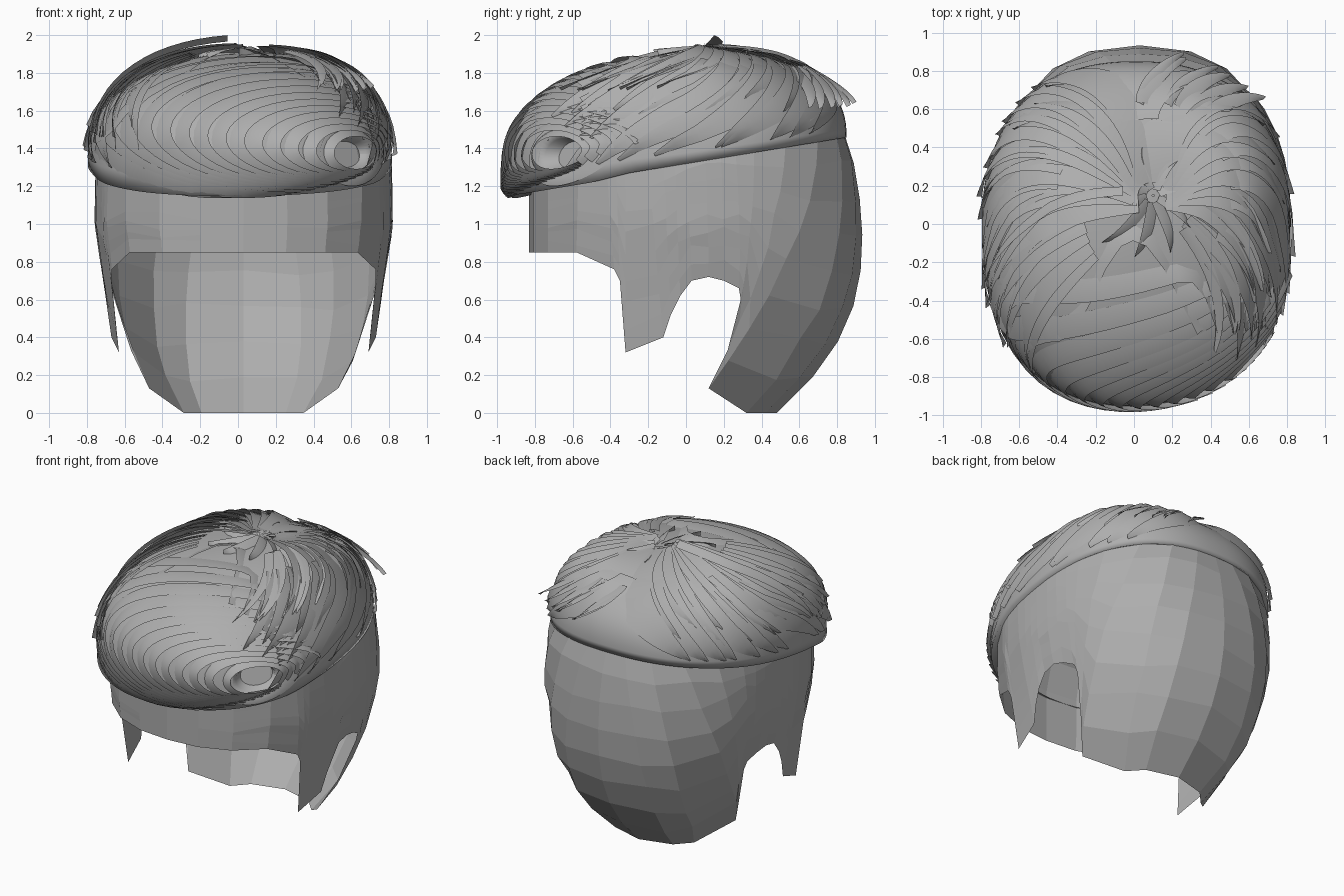
import bpy, bmesh, math, random
from mathutils import Vector
from mathutils.bvhtree import BVHTree

if "Cube" in bpy.data.objects:
    bpy.data.objects.remove(bpy.data.objects["Cube"])

random.seed(4)
grey = bpy.data.materials.new("hair grey")
grey.diffuse_color = (0.42, 0.42, 0.42, 1)
grey.use_nodes = True
grey.node_tree.nodes["Principled BSDF"].inputs["Base Color"].default_value = grey.diffuse_color
P = 2.35  # squareness of the rounded head sections


def interp(table, v):
    if v <= table[0][0]:
        return table[0][1]
    for (a, fa), (b, fb) in zip(table, table[1:]):
        if v <= b:
            return fa + (fb - fa) * (v - a) / (b - a)
    return table[-1][1]


def finish(bm, name, smooth):
    me = bpy.data.meshes.new(name)
    bm.to_mesh(me)
    bm.free()
    ob = bpy.data.objects.new(name, me)
    bpy.context.collection.objects.link(ob)
    me.materials.append(grey)
    for p in me.polygons:
        p.use_smooth = smooth
    return ob


def add_grid(bm, rows):
    vs = [[bm.verts.new(p) for p in r] for r in rows]
    for a, b in zip(vs, vs[1:]):
        for i in range(len(a) - 1):
            bm.faces.new((a[i], a[i + 1], b[i + 1], b[i]))


def power(v):
    return math.copysign(abs(v) ** (2 / P), v)


def hairline(y):
    return interp([(-1, 1.14), (-.8, 1.17), (-.5, 1.22), (-.3, 1.27), (.92, 1.47)], y)


# --- clipped sides and nape: low-poly shell closed by a scalp under the hair ---
BACK = [(0, .48), (.13, .62), (.2, .68), (.4, .82), (.6, .90), (.85, .94), (1.2, .915), (1.45, .86), (1.6, .78)]
HALF = [(0, .39), (.13, .505), (.33, .61), (.55, .69), (.75, .75), (1, .79), (1.3, .785), (1.6, .73)]
HALF_FRONT = [(.3, .69), (.72, .745), (1, .79), (1.3, .785), (1.6, .73)]


def shell_point(th, z):
    front = th < math.pi / 2
    b = .83 if front else interp(BACK, z)
    a = interp(HALF_FRONT if front else HALF, z)
    return Vector((a * power(abs(math.sin(th))), -b * power(math.cos(th)), z))


def shell_angle(y, z):
    b = .83 if y < 0 else interp(BACK, z)
    c = min(1, abs(y) / b) ** (P / 2)
    return math.acos(math.copysign(c, -y))


# lower edge y, lower edge z, upper edge y
EDGE = [(-.83, .85, -.83), (-.81, .85, -.81), (-.73, .85, -.73), (-.58, .85, -.57), (-.38, .76, -.42),
        (-.35, .7, -.37), (-.32, .32, -.32), (-.12, .4, -.2), (-.08, .52, -.12), (-.03, .62, -.06),
        (.03, .7, 0), (.12, .72, .1), (.2, .7, .18), (.28, .66, .26), (.29, .6, .36), (.22, .33, .53),
        (.12, .13, .7), (.32, 0, .79), (.42, 0, .825), (.48, 0, .86)]
bm = bmesh.new()
for side in (1, -1):
    cols = []
    for k, (yl, zl, yu) in enumerate(EDGE):
        zu = hairline(yu) + .05
        t0, t1 = shell_angle(yl, zl), shell_angle(yu, zu)
        col = []
        for i in range(9):
            f = i / 8
            p = shell_point(t0 + (t1 - t0) * f, zl + (zu - zl) * f)
            if 0 < i < 8 and 0 < k < len(EDGE) - 1:
                p.z += random.uniform(-.025, .025)
            col.append(Vector((.03 + side * p.x, p.y, p.z)))
        top = col[-1]
        for a in (20, 42, 65, 90):  # scalp
            c, s = math.cos(math.radians(a)), math.sin(math.radians(a))
            col.append(Vector((.03 + (top.x - .03) * c, .05 + (top.y - .05) * c, top.z + (1.8 - top.z) * s)))
        cols.append(col)
    add_grid(bm, cols)
bmesh.ops.remove_doubles(bm, verts=bm.verts, dist=.0005)
bmesh.ops.recalc_face_normals(bm, faces=bm.faces)
finish(bm, "clipped_sides", False)

# --- swept hair mass: smooth dome from hairline to crown ---
CROWN = Vector((.1, .15))
CURL = Vector((.6, 1.37))


def outward(p):
    return Vector((p.x, p.y, (p.z - 1.15) * 1.1)).normalized()


def dome_point(th, t, lift=0):
    """th = 0 front, pi/2 right, pi back; t = 0 crown, 1 hairline."""
    c, s = math.cos(th), math.sin(th)
    front = .955 - .08 * max(0, s * c)
    rim = Vector(((.805 + .01 * c) * power(s) + .01, -(front if c > 0 else .85) * power(c)))
    xy = CROWN.lerp(rim, math.sin(t * math.pi / 2) ** .95)
    zr = hairline(rim.y)
    z = zr + (1.91 - zr) * max(0, math.cos(t * math.pi / 2)) ** (.82 - .16 * max(0, c))
    p = Vector((xy.x, xy.y, z))
    return p + outward(p) * lift


bm = bmesh.new()
rows = []
for j in range(29):
    row = []
    for i in range(97):
        p = dome_point(2 * math.pi * i / 96, max(.003, min(1, j / 27)))
        if j == 28:  # underside tucked in to the head
            p = Vector((p.x * .93, p.y * (.86 if p.y < 0 else .95), p.z + .02))
        row.append(p)
    rows.append(row)
add_grid(bm, rows)
bmesh.ops.remove_doubles(bm, verts=bm.verts, dist=.0005)
bmesh.ops.recalc_face_normals(bm, faces=bm.faces)
tree = BVHTree.FromBMesh(bm)


def on_front(x, z):
    hit = tree.ray_cast(Vector((x, -3, z)), Vector((0, 1, 0)))[0]
    if hit is None or hit.y > .1:
        hit = tree.find_nearest(Vector((x, -.6, z)))[0]
    return hit


# open the centre of the curl and line it with a funnel
hole = [f for f in bm.faces if f.calc_center_median().y < -.3 and
        (Vector(f.calc_center_median().xz) - CURL).length < .115]
bmesh.ops.delete(bm, geom=hole, context='FACES')
funnel = []
for r, depth in ((.17, -.008), (.12, -.012), (.085, .02), (.06, .12), (.004, .24)):
    ring = []
    for i in range(33):
        a = 2 * math.pi * i / 32
        p = on_front(CURL.x + r * math.cos(a), CURL.y + r * math.sin(a))
        ring.append(p + Vector((-.5, .85, 0)) * depth)
    funnel.append(ring)
add_grid(bm, funnel)
finish(bm, "hair_mass", True)


def lock(bm, path, width, lift0, lift1, tilt=.012, blunt=.3):
    """Tapered ribbon laid like a shingle: one edge sunk, the other raised."""
    n = len(path)
    rows = []
    for i, p in enumerate(path):
        f = i / (n - 1)
        tan = (path[min(n - 1, i + 1)] - path[max(0, i - 1)]).normalized()
        out = outward(p)
        across = tan.cross(out).normalized()
        w = width * max(.03, math.sin(math.pi * (blunt + (1 - blunt) * f)) ** .7)
        base = p + out * (lift0 + (lift1 - lift0) * f * f)
        rows.append([base - across * w + out * tilt, base + out * .006, base + across * w - out * tilt])
    add_grid(bm, rows)


# --- front quiff: nested arcs wound around the curl ---
bm = bmesh.new()
COUNT = 14
for k in range(COUNT):
    s = k / (COUNT - 1)
    cx, cz = .59 - .50 * s, 1.375 + .15 * s
    rx, rz = .13 + .74 * s, .11 + .27 * s
    a0, a1 = math.radians(-30 + 100 * s), math.radians(330 - 50 * s)
    path = []
    for i in range(33):
        a = a0 + (a1 - a0) * i / 32
        path.append(on_front(cx + rx * math.cos(a), cz + rz * math.sin(a)))
    for _ in range(3):  # relax the path
        path = [path[0]] + [(a + b * 2 + c) / 4 for a, b, c in zip(path, path[1:], path[2:])] + [path[-1]]
    lock(bm, path, .035 + .03 * s, .018, .016, .02, .15)
finish(bm, "quiff_locks", True)


# --- locks fanning from the crown and sweeping forward ---
def fan(name, start, end, count, swirl, width, lift, starts, length):
    bm = bmesh.new()
    for layer, t0 in enumerate(starts):
        for k in range(count):
            th = math.radians(start + (end - start) * (k + .5 * (layer % 2)) / count)
            sw = math.radians(swirl * random.uniform(.85, 1.15))
            t1 = min(.96, t0 + length * random.uniform(.85, 1.1))
            path = [dome_point(th + sw * (i / 16) ** 1.8, t0 + (t1 - t0) * i / 16) for i in range(17)]
            lock(bm, path, width * random.uniform(.8, 1.2), .012, lift * random.uniform(.3, 1),
                 math.copysign(.016, swirl))
    finish(bm, name, True)


fan("right_locks", 95, 185, 9, -45, .1, .025, (.05, .36), .75)
fan("left_locks", 180, 275, 10, 32, .1, .025, (.05, .36), .75)
fan("left_temple_locks", 270, 310, 5, 22, .07, .03, (.25,), .6)
fan("right_temple_locks", 60, 95, 4, -20, .06, .03, (.3,), .42)
fan("crown_tufts", 0, 360, 9, -15, .03, .02, (.02,), .18)

# --- loose flyaway tips: back, right and left ---
bm = bmesh.new()
for start, end, count, t0, t1, swirl, lift in ((150, 188, 7, .45, .85, -14, .11),
                                               (60, 110, 7, .15, .6, -26, .05),
                                               (225, 285, 7, .25, .85, 28, .04)):
    for k in range(count):
        th = math.radians(start + (end - start) * k / count + random.uniform(-4, 4))
        path = [dome_point(th + math.radians(swirl) * (i / 10) ** 1.5, t0 + (t1 - t0) * i / 10) for i in range(11)]
        lock(bm, path, random.uniform(.025, .045), .02, lift * random.uniform(.5, 1))
# one long wisp rising over the top left
path = [dome_point(math.radians(-100 + 25 * i / 14), .1 + .75 * i / 14) for i in range(15)]
lock(bm, path, .03, .08, .02)
finish(bm, "flyaway_tips", True)
